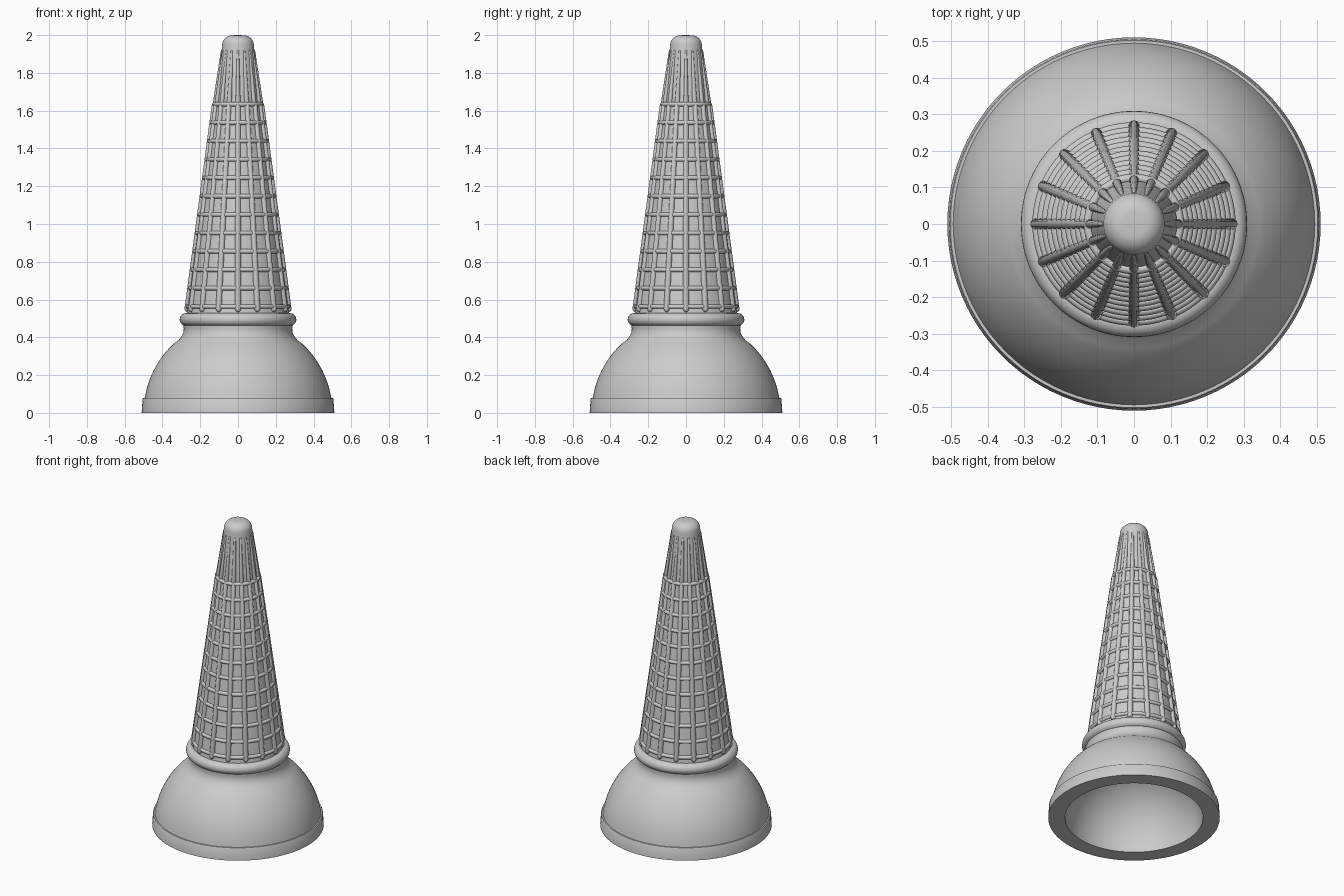
import bpy, bmesh
from math import sin, cos, pi, radians
from mathutils import Vector, Matrix

if "Cube" in bpy.data.objects:
    bpy.data.objects.remove(bpy.data.objects["Cube"])


def finish(bm, name, angle=35):
    bmesh.ops.remove_doubles(bm, verts=bm.verts, dist=1e-5)
    bmesh.ops.recalc_face_normals(bm, faces=bm.faces)
    me = bpy.data.meshes.new(name)
    bm.to_mesh(me)
    bm.free()
    ob = bpy.data.objects.new(name, me)
    bpy.context.collection.objects.link(ob)
    bpy.ops.object.select_all(action='DESELECT')
    ob.select_set(True)
    bpy.context.view_layer.objects.active = ob
    bpy.ops.object.shade_smooth_by_angle(angle=radians(angle))
    return ob


def spin(bm, profile, steps, matrix=Matrix()):
    """Revolve (radius, z) points about z, then place with matrix."""
    rings = []
    for r, z in profile:
        if r < 1e-6:
            rings.append([bm.verts.new(matrix @ Vector((0, 0, z)))] * steps)
        else:
            rings.append([bm.verts.new(matrix @ Vector((r * cos(2 * pi * i / steps), r * sin(2 * pi * i / steps), z)))
                          for i in range(steps)])
    for a, b in zip(rings, rings[1:]):
        for i in range(steps):
            j = (i + 1) % steps
            bm.faces.new(list(dict.fromkeys((a[i], a[j], b[j], b[i]))))


def arc(cr, cz, rad, a0, a1, n):
    return [(cr + rad * cos(radians(a0 + (a1 - a0) * i / n)),
             cz + rad * sin(radians(a0 + (a1 - a0) * i / n))) for i in range(n + 1)]


def lathe(name, profile, steps=96):
    bm = bmesh.new()
    spin(bm, profile, steps)
    return finish(bm, name)


def torus(bm, major, minor, z, n=10):
    spin(bm, arc(major, z, minor, 0, 360, n), 96)


def ribs(name, low, high, r_low, r_high, count=16):
    """Round-ended tapered rods from low to high (radius, z), around the axis."""
    a, b = Vector((low[0], 0, low[1])), Vector((high[0], 0, high[1]))
    length = (b - a).length
    profile = [(0, -r_low)] + arc(0, 0, r_low, -60, 0, 2) + arc(0, length, r_high, 0, 60, 2) + [(0, length + r_high)]
    place = Matrix.Translation(a) @ (b - a).to_track_quat('Z', 'Y').to_matrix().to_4x4()
    bm = bmesh.new()
    for i in range(count):
        spin(bm, profile, 12, Matrix.Rotation(2 * pi * i / count, 4, 'Z') @ place)
    return finish(bm, name, 50)


def cone_radius(z):
    return 0.27 + (0.125 - 0.27) * (z - 0.53) / (1.635 - 0.53)


# hollow dome base with rim band, neck and inner cavity
dome = [(0, 0.41)] + arc(0, 0, 0.41, 87, 0, 20)
dome += [(0.51, 0), (0.505, 0.075), (0.502, 0.08), (0.494, 0.08)]
dome += arc(0, 0, 0.5, 11, 47, 14)
dome += [(0.315, 0.385), (0.299, 0.405), (0.289, 0.425), (0.287, 0.445), (0.29, 0.47), (0.27, 0.5), (0, 0.5)]
lathe("dome_base", dome)

# rounded collar between dome and cone
bm = bmesh.new()
torus(bm, 0.275, 0.034, 0.494, 20)
finish(bm, "collar")

# tapered cone core
lathe("cone_core", [(0, 0.48), (cone_radius(0.48), 0.48), (0.125, 1.635), (0, 1.635)])

# waffle grid: rings and long ribs
bm = bmesh.new()
for i in range(12):
    z = 0.563 + i * (1.634 - 0.563) / 11
    torus(bm, cone_radius(z), 0.012, z)
finish(bm, "waffle_rings", 50)
ribs("waffle_ribs", (cone_radius(0.55), 0.55), (cone_radius(1.628), 1.628), 0.016, 0.013)

# tip core with rounded cap
tip = [(0, 1.62), (0.12, 1.62), (0.085, 1.935)] + arc(0.03, 1.945, 0.054, 10, 90, 10) + [(0, 2.0)]
lathe("tip", tip, 64)

# tapering ribs on the tip
ribs("tip_ribs", (0.12, 1.64), (0.085, 1.915), 0.013, 0.006)
